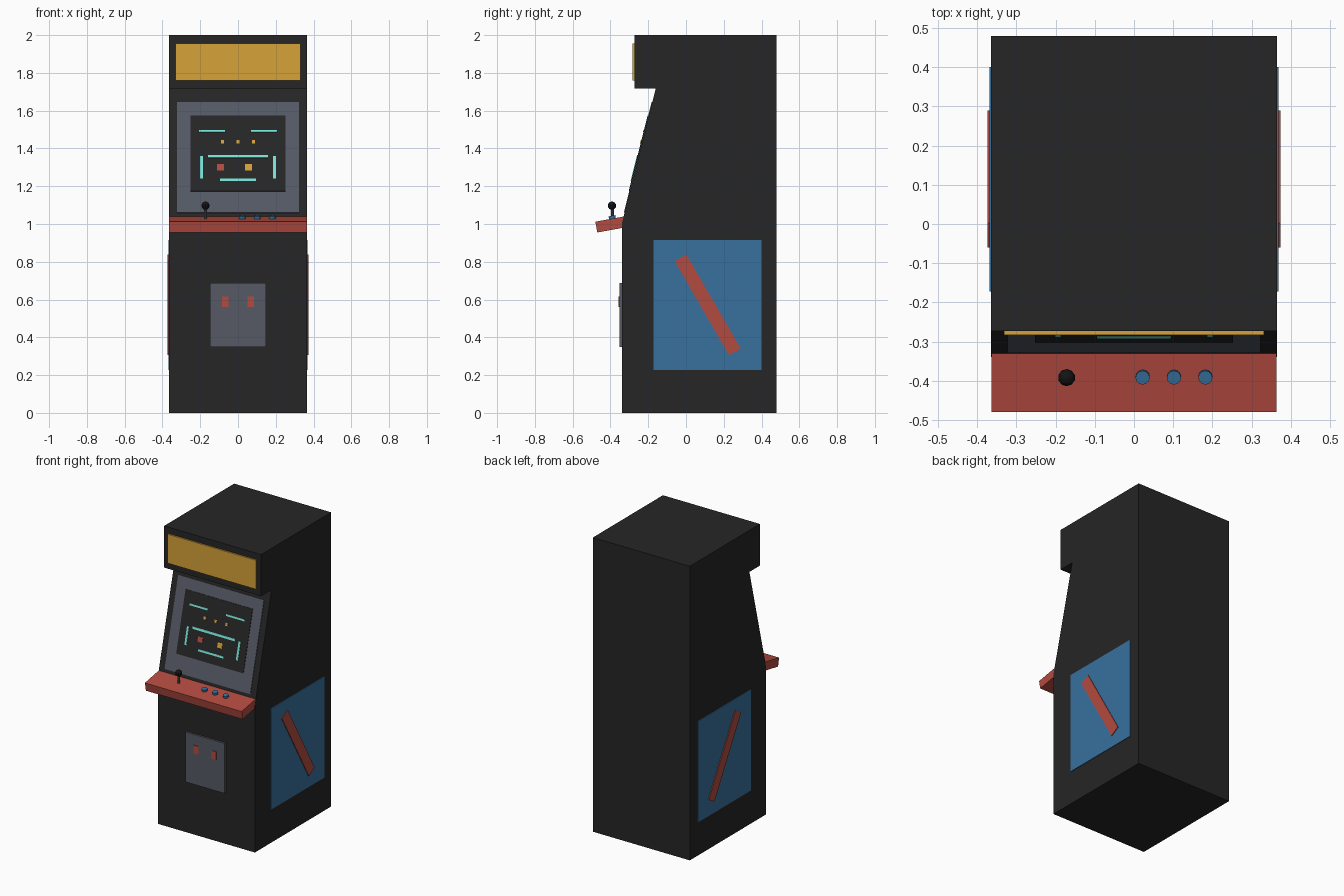
import bpy, bmesh, math
from mathutils import Matrix, Vector

if "Cube" in bpy.data.objects:
    bpy.data.objects.remove(bpy.data.objects["Cube"])


def material(name, rgb):
    m = bpy.data.materials.new(name)
    m.diffuse_color = (*rgb, 1)
    m.use_nodes = True
    m.node_tree.nodes["Principled BSDF"].inputs["Base Color"].default_value = m.diffuse_color
    return m


BLACK = material("cabinet black", (0.019, 0.019, 0.019))
DARK = material("knob black", (0.007, 0.007, 0.007))
RED = material("red", (0.45, 0.07, 0.05))
BLUE = material("blue", (0.04, 0.165, 0.34))
GOLD = material("gold", (0.68, 0.36, 0.04))
GREY = material("slate grey", (0.092, 0.102, 0.13))
TEAL = material("teal", (0.19, 0.78, 0.68))


def finish(name, bm, mat, matrix=Matrix()):
    bmesh.ops.recalc_face_normals(bm, faces=bm.faces)
    mesh = bpy.data.meshes.new(name)
    bm.to_mesh(mesh)
    bm.free()
    mesh.materials.append(mat)
    ob = bpy.data.objects.new(name, mesh)
    ob.matrix_world = matrix
    bpy.context.collection.objects.link(ob)
    return ob


def box(name, size, loc, mat, tilt=0.0):
    bm = bmesh.new()
    bmesh.ops.create_cube(bm, size=1)
    bmesh.ops.scale(bm, vec=size, verts=bm.verts)
    return finish(name, bm, mat, Matrix.Translation(loc) @ Matrix.Rotation(tilt, 4, 'X'))


def cylinder(name, radius, height, loc, mat, tilt=0.0, sides=12):
    bm = bmesh.new()
    bmesh.ops.create_cone(bm, cap_ends=True, segments=sides, radius1=radius,
                          radius2=radius, depth=height)
    return finish(name, bm, mat, Matrix.Translation(loc) @ Matrix.Rotation(tilt, 4, 'X'))


# Cabinet: side profile (y, z) extruded across the width
W = 0.365
profile = [(-0.34, 0), (0.48, 0), (0.48, 2), (-0.273, 2), (-0.273, 1.717),
           (-0.16, 1.717), (-0.34, 1.0)]
bm = bmesh.new()
face = bm.faces.new([bm.verts.new((-W, y, z)) for y, z in profile])
ext = bmesh.ops.extrude_face_region(bm, geom=[face])
bmesh.ops.translate(bm, vec=(2 * W, 0, 0),
                    verts=[v for v in ext["geom"] if isinstance(v, bmesh.types.BMVert)])
finish("cabinet", bm, BLACK)

# Lit header panel
box("header_panel", (0.664, 0.02, 0.197), (0, -0.273, 1.858), GOLD)

# Screen parts lie on the sloping front
SLOPE = math.atan2(0.18, 0.717)


def on_slope(name, x, z, w, h, lift, mat):
    """Plate centred at height z on the slope, its face raised by lift."""
    thick = 0.009
    normal = Vector((0, -math.cos(SLOPE), math.sin(SLOPE)))
    base = Vector((x, -0.34 + (z - 1.0) * math.tan(SLOPE), z))
    box(name, (w, thick, h / math.cos(SLOPE)), base + normal * (lift - thick / 2),
        mat, -SLOPE)


on_slope("screen_bezel", 0, 1.352, 0.645, 0.585, 0.004, GREY)
on_slope("screen", 0, 1.372, 0.505, 0.4, 0.007, BLACK)
on_slope("maze_wall_middle", 0, 1.356, 0.32, 0.015, 0.010, TEAL)
on_slope("maze_wall_bottom", 0, 1.232, 0.19, 0.013, 0.010, TEAL)
for side, s in (("left", -1), ("right", 1)):
    on_slope("maze_wall_top_" + side, s * 0.138, 1.49, 0.138, 0.012, 0.010, TEAL)
    on_slope("maze_wall_side_" + side, s * 0.194, 1.298, 0.015, 0.117, 0.010, TEAL)
for i in range(3):
    on_slope(f"screen_dot_{i + 1}", (i - 1) * 0.082, 1.434, 0.017, 0.019, 0.010, GOLD)
on_slope("screen_block_red", -0.092, 1.298, 0.036, 0.033, 0.010, RED)
on_slope("screen_block_gold", 0.056, 1.298, 0.036, 0.033, 0.010, GOLD)

# Tilted control shelf
TILT = math.radians(10.4)
along = Vector((0, math.cos(TILT), math.sin(TILT)))
up = Vector((0, -math.sin(TILT), math.cos(TILT)))
edge = Vector((0, -0.48, 1.012))
box("control_shelf", (2 * W - 0.002, 0.2, 0.058), edge + along * 0.1 - up * 0.029, RED, TILT)


def on_shelf(x, height):
    return edge + along * 0.092 + up * height + Vector((x, 0, 0))


# Buttons and joystick
for i in range(3):
    cylinder(f"button_{i + 1}", 0.018, 0.03, on_shelf(0.022 + 0.08 * i, 0), BLUE, TILT)
stick = on_shelf(-0.172, 0)
cylinder("joystick_shaft", 0.008, 0.08, stick + Vector((0, 0, 0.03)), GREY, sides=8)
bm = bmesh.new()
bmesh.ops.create_uvsphere(bm, u_segments=10, v_segments=8, radius=0.022)
finish("joystick_ball", bm, DARK, Matrix.Translation((-0.172, -0.392, 1.097)))

# Coin door with two slots
box("coin_door", (0.294, 0.03, 0.34), (0, -0.338, 0.518), GREY)
for side, s in (("left", -1), ("right", 1)):
    box("coin_slot_" + side, (0.036, 0.02, 0.056), (s * 0.067, -0.347, 0.588), RED)

# Side art: panel with a slanted stripe
for side, s in (("left", -1), ("right", 1)):
    box("side_panel_" + side, (0.008, 0.572, 0.689), (s * 0.365, 0.114, 0.572), BLUE)
    box("side_stripe_" + side, (0.008, 0.071, 0.575), (s * 0.37, 0.115, 0.572), RED,
        math.radians(30))
